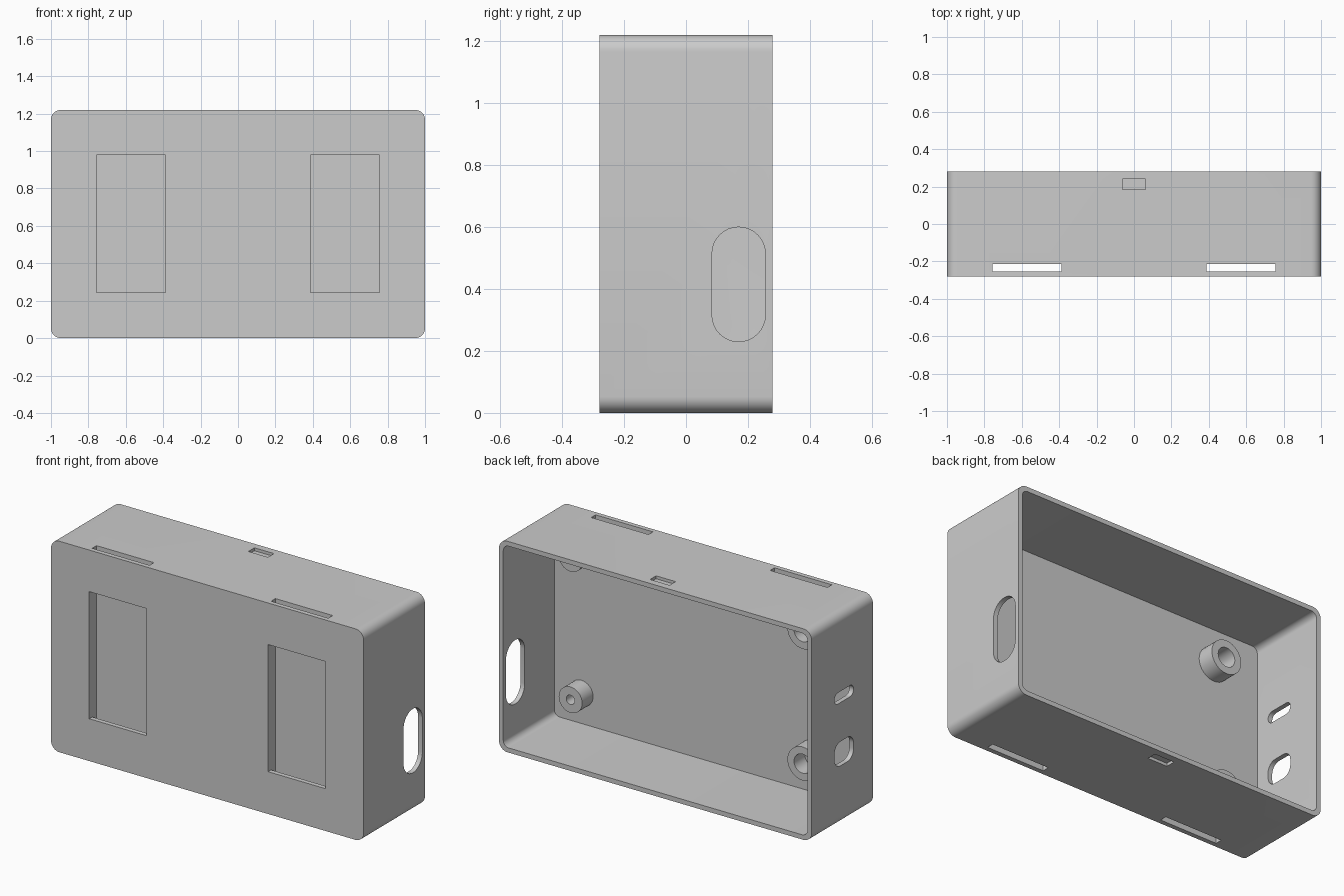
import bpy, bmesh, math
from mathutils import Vector

if "Cube" in bpy.data.objects:
    bpy.data.objects.remove(bpy.data.objects["Cube"], do_unlink=True)

grey = bpy.data.materials.new("light_grey_plastic")
grey.use_nodes = True
grey.diffuse_color = (0.6, 0.6, 0.6, 1)
grey.node_tree.nodes["Principled BSDF"].inputs["Base Color"].default_value = (0.6, 0.6, 0.6, 1)

# Main sizes
HEIGHT, HALF_Y, WALL = 1.22, 0.28, 0.027
MID_Z = HEIGHT / 2
INNER_Y = -0.187


def outline(w, h, r, steps):
    """Rectangle outline with rounded corners (a circle when r = w/2 = h/2)."""
    if r == 0:
        return [(w/2, h/2), (-w/2, h/2), (-w/2, -h/2), (w/2, -h/2)]
    pts = []
    for q, (sx, sy) in enumerate([(1, 1), (-1, 1), (-1, -1), (1, -1)]):
        for i in range(steps + 1):
            a = (q + i / steps) * math.pi / 2
            pts.append((sx * (w/2 - r) + r * math.cos(a), sy * (h/2 - r) + r * math.sin(a)))
    return pts


def prism(name, axis, start, end, centre, size, r=0, steps=8):
    """Extrude a rounded rectangle along an axis; centre and size use the other two axes in order."""
    u, v = [i for i in range(3) if i != axis]
    bm = bmesh.new()
    ring = []
    for a, b in outline(size[0], size[1], r, steps):
        co = [0, 0, 0]
        co[axis], co[u], co[v] = start, centre[0] + a, centre[1] + b
        ring.append(bm.verts.new(co))
    bmesh.ops.remove_doubles(bm, verts=bm.verts, dist=1e-5)
    face = bm.faces.new([v for v in ring if v.is_valid])
    top = bmesh.ops.extrude_face_region(bm, geom=[face])["geom"]
    move = Vector((0, 0, 0))
    move[axis] = end - start
    bmesh.ops.translate(bm, verts=[g for g in top if isinstance(g, bmesh.types.BMVert)], vec=move)
    bmesh.ops.recalc_face_normals(bm, faces=bm.faces)
    mesh = bpy.data.meshes.new(name)
    bm.to_mesh(mesh)
    bm.free()
    mesh.materials.append(grey)
    obj = bpy.data.objects.new(name, mesh)
    bpy.context.collection.objects.link(obj)
    return obj


def activate(obj):
    bpy.ops.object.select_all(action='DESELECT')
    obj.select_set(True)
    bpy.context.view_layer.objects.active = obj


def cut(obj, *args, **kw):
    """Subtract a prism from an object."""
    tool = prism("cutter", *args, **kw)
    tool.hide_render = True
    mod = obj.modifiers.new("cut", 'BOOLEAN')
    mod.operation, mod.solver, mod.object = 'DIFFERENCE', 'EXACT', tool
    activate(obj)
    bpy.ops.object.modifier_apply(modifier=mod.name)
    bpy.data.objects.remove(tool, do_unlink=True)


def smooth(obj):
    activate(obj)
    bpy.ops.object.shade_smooth_by_angle(angle=math.radians(30))


# Case, open at the back
case = prism("case", 1, -HALF_Y, HALF_Y, (0, MID_Z), (2, HEIGHT), 0.053)
cut(case, 1, INNER_Y, 0.4, (0, MID_Z), (2 - 2*WALL, HEIGHT - 2*WALL), 0.035)

# Strap channels through the thick front wall, and the front windows that expose them
for side in (-1, 1):
    x = side * 0.572
    cut(case, 2, -0.1, HEIGHT + 0.1, (x, -0.233), (0.367, 0.04))
    cut(case, 1, -0.4, -0.213, (x, 0.612), (0.367, 0.735))

# Shallow latch recesses, top and bottom
cut(case, 2, HEIGHT - 0.017, HEIGHT + 0.1, (0, 0.212), (0.125, 0.055))
cut(case, 2, -0.1, 0.017, (0, 0.212), (0.125, 0.055))

# Oval cable opening on one end, two port openings on the other
cut(case, 0, 0.9, 1.1, (0.17, 0.415), (0.172, 0.37), 0.0859)
cut(case, 0, -1.1, -0.9, (-0.015, 0.74), (0.175, 0.065), 0.0324)
cut(case, 0, -1.1, -0.9, (-0.015, 0.412), (0.175, 0.14), 0.055)
smooth(case)

# Screw bosses: (side, x, distance from mid height, radius, hole radius)
for side, x, dz, rad, hole in (("left", 0.80, 0.408, 0.075, 0.027),
                               ("right", -0.685, 0.38, 0.097, 0.055)):
    for level, sign in (("upper", 1), ("lower", -1)):
        at = (x, MID_Z + sign * dz)
        boss = prism(f"{level}_{side}_boss", 1, INNER_Y - 0.005, -0.087, at,
                     (2*rad, 2*rad), rad)
        cut(boss, 1, INNER_Y + 0.001, 0.1, at, (2*hole, 2*hole), hole)
        smooth(boss)
